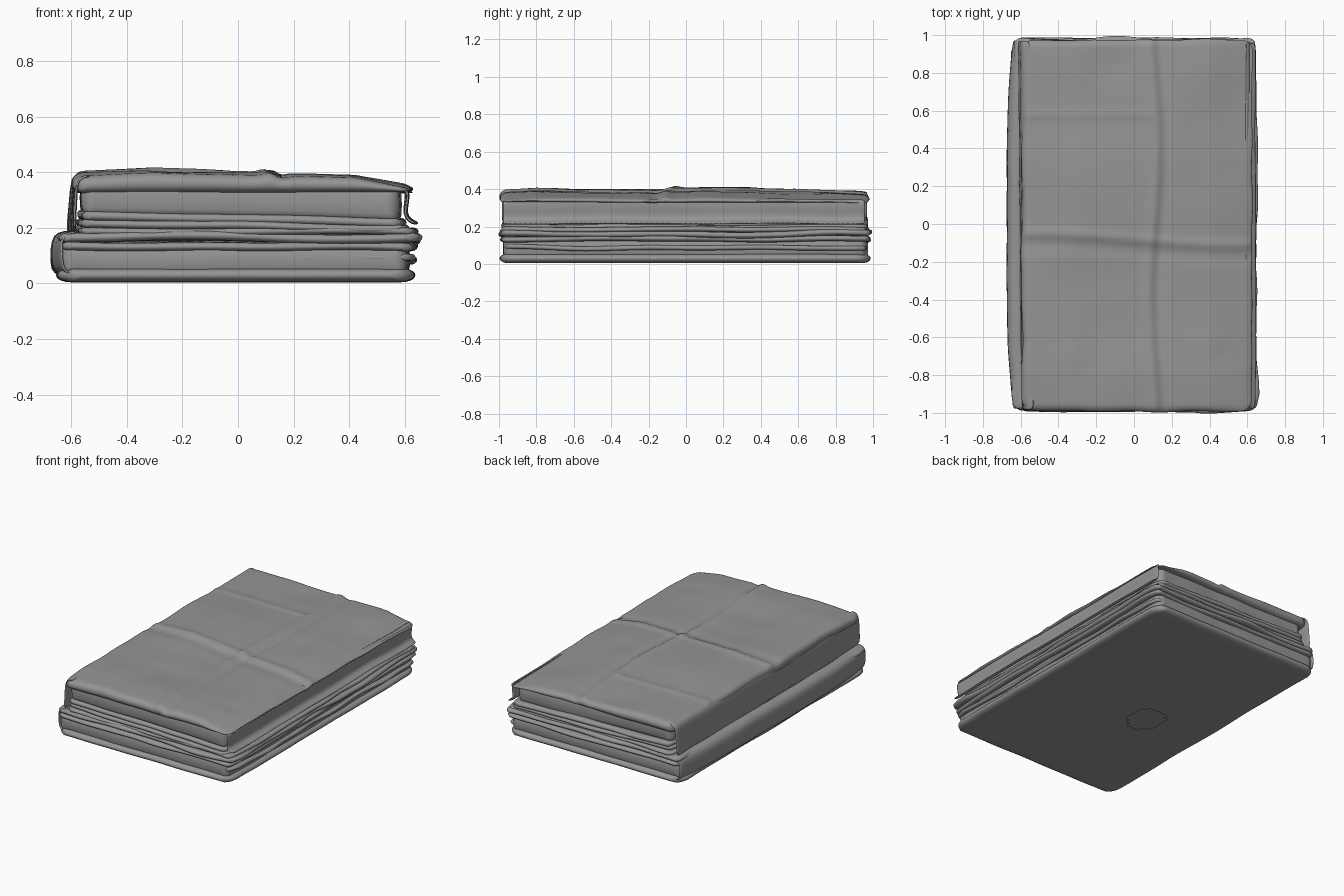
import bpy, bmesh, math, random
from mathutils import Vector, noise

if "Cube" in bpy.data.objects:
    bpy.data.objects.remove(bpy.data.objects["Cube"])

random.seed(4)
mat = bpy.data.materials.new("grey cloth")
mat.diffuse_color = (0.30, 0.30, 0.29, 1)
mat.use_nodes = True
mat.node_tree.nodes["Principled BSDF"].inputs["Base Color"].default_value = mat.diffuse_color


def finish(bm, name):
    bmesh.ops.recalc_face_normals(bm, faces=bm.faces)
    me = bpy.data.meshes.new(name)
    bm.to_mesh(me)
    bm.free()
    me.materials.append(mat)
    me.shade_smooth()
    me.set_sharp_from_angle(angle=math.radians(55))
    ob = bpy.data.objects.new(name, me)
    bpy.context.collection.objects.link(ob)
    return ob


def wob(x, y, seed, f=3.0):
    return noise.noise(Vector((x * f, y * f, seed * 7.3)))


def samples(half, r, n):
    """Positions from -half to half, bunched at the rounded edges."""
    edge = [r * (1 - math.cos(k / 5 * math.pi / 2)) for k in range(6)]
    left = [-half + e for e in edge]
    inner = [(-1 + 2 * k / n) * (half - r) for k in range(1, n)]
    return left + inner + [-p for p in reversed(left)]


def slab(name, x0, x1, y0, y1, z0, z1, drop=0.0, r=0.025, corner=0.05,
         power=1.0, wave=0.008, nx=20, ny=32, seed=1, top=None, hole=False):
    """Rounded folded layer; drop lowers the right-hand side."""
    hx, hy = (x1 - x0) / 2, (y1 - y0) / 2
    cx, cy = (x0 + x1) / 2, (y0 + y1) / 2
    xs, ys = samples(hx, r, nx), samples(hy, r, ny)
    bm = bmesh.new()
    grids = []
    for side in (1, -1):
        rows = []
        for j, y in enumerate(ys):
            row = []
            for i, x in enumerate(xs):
                rim = i in (0, len(xs) - 1) or j in (0, len(ys) - 1)
                if rim and side < 0:
                    row.append(grids[0][j][i])
                    continue
                d = min(hx - abs(x), hy - abs(y), r)
                f = max(0, 1 - (1 - d / r) ** 2) ** (0.5 * power)
                k = max(0, abs(y) - (hy - corner))
                w = hx - corner + math.sqrt(max(0, corner ** 2 - k ** 2))
                px, py = cx + x * w / hx, cy + y
                hi = top(px, py) if top else z1
                z = (hi + z0) / 2 + side * f * (hi - z0) / 2
                near = max(0, 1 - (min(hx - abs(x), hy - abs(y)) / 0.2))
                px += wave * near * wob(0, py, seed + (x > 0), 4) * (abs(x) / hx)
                py += wave * near * wob(px, 0, seed + 3 + (y > 0), 4) * (abs(y) / hy)
                z -= drop * (px + 0.6) / 1.2
                if z0 > 0.02:
                    z += wave * 0.8 * wob(px, py, seed, 2)
                row.append(bm.verts.new((px, py, z)))
            rows.append(row)
        grids.append(rows)
        for j in range(len(ys) - 1):
            for i in range(len(xs) - 1):
                a, b = rows[j][i], rows[j][i + 1]
                c, e = rows[j + 1][i + 1], rows[j + 1][i]
                m = (a.co + c.co) / 2
                inside = ((m.x + 0.2) / 0.11) ** 2 + ((m.y + 0.12) / 0.13) ** 2 < 1
                if hole and side < 0 and inside:
                    continue
                if len({a, b, c, e}) == 4 and not bm.faces.get((a, b, c, e)):
                    bm.faces.new((a, b, c, e))
    return finish(bm, name)


def strip(name, prof, y0, y1, bow=0.0, slant=0.0, thick=0.012, seed=1):
    """Thin sheet with an (x, z) profile swept along y."""
    bm = bmesh.new()
    n, rows = 36, []
    for j in range(n + 1):
        t = j / n
        y = y0 + (y1 - y0) * t
        s = 2 * t - 1
        rows.append([bm.verts.new((
            x + bow * s ** 4 + slant * s + 0.006 * wob(z * 2, y, seed, 4), y,
            z + 0.006 * wob(x, y, seed + 5, 3))) for x, z in prof])
    for a, b in zip(rows, rows[1:]):
        for i in range(len(prof) - 1):
            bm.faces.new((a[i], a[i + 1], b[i + 1], b[i]))
    ob = finish(bm, name)
    so = ob.modifiers.new("thickness", "SOLIDIFY")
    so.thickness, so.offset = thick, 0
    su = ob.modifiers.new("round", "SUBSURF")
    su.levels = su.render_levels = 1
    return ob


# creased top of the cover: slope, fold lines and shallow dents
dents = [(random.uniform(-.5, .55), random.uniform(-.9, .9),
          random.uniform(.06, .2), random.uniform(-.009, .007)) for _ in range(26)]


def cover_top(x, y):
    z = 0.407 - 0.012 * max(0, -0.3 - x) / 0.3 - 0.028 * max(0, x + 0.3) / 0.9
    z -= 0.03 * max(0, y - 0.35) / 0.6 * (0.6 + 0.4 * x)
    z -= 0.03 * max(0, x - 0.42) / 0.2
    z -= 0.012 * max(0, -y - 0.8) / 0.2
    fx = x - 0.1 - 0.02 * math.sin(4 * y)
    fy = y + 0.08 + 0.03 * math.sin(3 * x)
    z += 0.011 * math.exp(-(fx / 0.025) ** 2) - 0.008 * math.exp(-((fx - .05) / .03) ** 2)
    z += 0.009 * math.exp(-(fy / 0.025) ** 2) - 0.006 * math.exp(-((fy + .06) / .04) ** 2)
    z += 0.006 * math.exp(-((y - 0.58) / 0.02) ** 2) * (x < 0.1)
    for a, b, s, h in dents:
        z += h * math.exp(-((x - a) ** 2 + (y - b) ** 2) / s ** 2)
    return z + 0.005 * wob(x, y, 9, 3)


# lower bundle
slab("bottom_fold", -0.65, 0.635, -0.995, 0.985, 0.004, 0.055, r=0.05,
     corner=0.09, wave=0.006, nx=40, ny=60, seed=2, hole=True)
slab("lower_core", -0.64, 0.615, -0.975, 0.965, 0.035, 0.135, r=0.03, power=0.5, seed=3)
slab("lower_fold", -0.635, 0.64, -0.99, 0.98, 0.118, 0.148, wave=0.014, seed=4)
slab("lower_top_fold", -0.64, 0.65, -0.995, 0.985, 0.145, 0.178, drop=-0.004,
     wave=0.02, seed=5)
slab("right_tuck", 0.2, 0.635, -0.97, 0.96, 0.075, 0.1, r=0.015, wave=0.02, seed=6)
strip("lower_left_wrap", [(-0.6, 0.022), (-0.64, 0.03), (-0.667, 0.05), (-0.668, 0.1),
      (-0.667, 0.15), (-0.65, 0.178), (-0.6, 0.182)], -0.98, 0.975, bow=0.035, seed=7)

# upper bundle
uppers = [(-0.58, 0.64, 0.178, 0.205, 0.008), (-0.575, 0.61, 0.203, 0.232, 0.022),
          (-0.57, 0.60, 0.23, 0.262, 0.028)]
for k, (a, b, lo, hi, dr) in enumerate(uppers):
    slab("upper_fold_%d" % (k + 1), a, b, -0.985 + 0.004 * k, 0.97, lo, hi, drop=dr,
         r=0.02, wave=0.014, seed=11 + k)
slab("upper_core", -0.565, 0.585, -0.965, 0.945, 0.25, 0.37, drop=0.03, r=0.03,
     power=0.5, seed=15)
slab("cover", -0.595, 0.625, -0.99, 0.975, 0.325, 0.4, r=0.04, corner=0.06,
     power=0.9, wave=0.012, nx=70, ny=100, seed=16, top=cover_top)

# hanging sides of the cover
strip("cover_left_wrap", [(-0.54, 0.385), (-0.572, 0.38), (-0.588, 0.36), (-0.592, 0.3),
      (-0.597, 0.24), (-0.6, 0.18)], -0.985, 0.97, slant=-0.01, seed=17)
strip("cover_right_wrap", [(0.59, 0.345), (0.612, 0.33), (0.607, 0.29), (0.6, 0.25),
      (0.615, 0.225), (0.645, 0.215)], -0.98, 0.96, seed=18)
